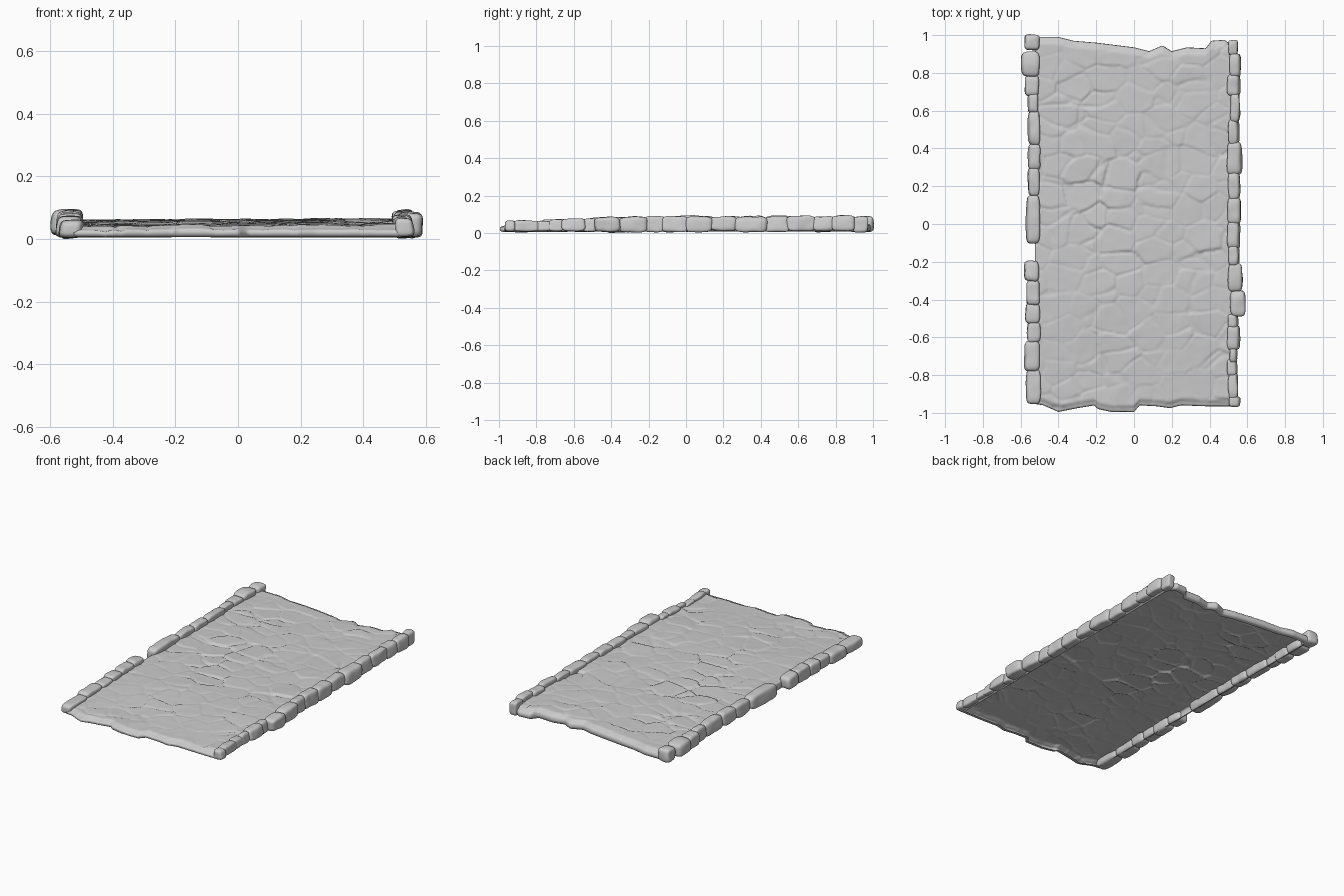
import bpy, bmesh, math, random
from mathutils import Vector, noise

if "Cube" in bpy.data.objects:
    bpy.data.objects.remove(bpy.data.objects["Cube"])

random.seed(4)

# outlines of the two broken ends of the path (x, y)
FRONT = [(-.54, -.94), (-.48, -.95), (-.40, -.985), (-.30, -.965), (-.21, -.95), (-.19, -.97),
         (-.12, -.985), (0, -.985), (.03, -.95), (.12, -.955), (.19, -.965), (.25, -.95),
         (.38, -.955), (.54, -.955)]
BACK = [(-.54, .98), (-.40, .98), (-.32, .96), (-.20, .95), (0, .925), (.08, .905),
        (.15, .935), (.20, .905), (.28, .925), (.38, .92), (.41, .96), (.48, .965), (.54, .92)]

# kerb stones: back y, front y, distance of the outer side from the middle
LEFT = [(1.0, .925, .58), (.91, .785, .595), (.785, .68, .58), (.69, .59, .56), (.60, .42, .56),
        (.42, .29, .56), (.30, .15, .56), (.15, -.10, .57), (-.20, -.30, .58), (-.30, -.43, .57),
        (-.42, -.525, .575), (-.52, -.625, .565), (-.62, -.775, .58), (-.77, -.95, .57)]
RIGHT = [(.97, .895, .55), (.90, .78, .565), (.79, .68, .56), (.69, .54, .56), (.55, .42, .555),
         (.43, .26, .57), (.27, .13, .56), (.14, 0, .565), (.01, -.13, .56), (-.12, -.22, .555),
         (-.21, -.355, .575), (-.355, -.485, .59), (-.48, -.55, .55), (-.54, -.665, .56),
         (-.66, -.73, .545), (-.72, -.80, .545), (-.79, -.925, .55), (-.915, -.965, .56)]


def lerp_line(pts, x):
    for (x0, y0), (x1, y1) in zip(pts, pts[1:]):
        if x <= x1:
            t = max(0, (x - x0) / (x1 - x0))
            return y0 + (y1 - y0) * t
    return pts[-1][1]


def smooth(a, b, x):
    t = min(1, max(0, (x - a) / (b - a)))
    return t * t * (3 - 2 * t)


def finish(bm, name):
    me = bpy.data.meshes.new(name)
    bm.to_mesh(me)
    bm.free()
    for p in me.polygons:
        p.use_smooth = True
    ob = bpy.data.objects.new(name, me)
    bpy.context.collection.objects.link(ob)
    return ob


def paving_height(x, y):
    # gentle slope plus tilted flagstones separated by partial cracks
    z = .043 + .018 * smooth(-1, -.3, y) + .004 * x
    z += .003 * noise.noise((x * 3, y * 3, 2))
    p = Vector((x * 6.5, y * 8.5, 0)) + noise.noise_vector((x * 7, y * 7, 5)) * .22
    p.z = .5
    d, pts = noise.voronoi(p)
    c = pts[0]
    r = [math.sin(c.dot(Vector(k))) for k in ((91, 57, 33), (43, 77, 61), (67, 29, 83))]
    strength = .35 + .65 * smooth(-.1, .35, noise.noise((x * 2.5 + 9, y * 2.5, 1)))
    strength *= .6 + .4 * smooth(.75, .3, abs(y - .2))
    off = p - c
    z += strength * (.004 * r[0] + .006 * (r[1] * off.x + r[2] * off.y))
    z -= strength * .007 * (1 - smooth(0, .13, d[1] - d[0]))
    return z + .0012 * noise.noise((x * 18, y * 18, 7))


# paving sheet, open underneath, with a rounded rim curling under
def build_paving():
    bm = bmesh.new()
    nx, ny = 130, 230
    rows = []
    for j in range(ny + 1):
        row = []
        v = j / ny
        drop = .012 * (1 - smooth(0, .03, min(v, 1 - v) * 1.9))
        for i in range(nx + 1):
            x = -.52 + 1.04 * i / nx
            y = lerp_line(FRONT, x) * (1 - v) + lerp_line(BACK, x) * v
            row.append(bm.verts.new((x, y, paving_height(x, y) - drop)))
        rows.append(row)
    for a, b in zip(rows, rows[1:]):
        for i in range(nx):
            bm.faces.new((a[i], a[i + 1], b[i + 1], b[i]))
    # rim rings around the border
    loop = rows[0][:-1] + [r[-1] for r in rows[:-1]] + rows[-1][:0:-1] + [r[0] for r in rows[:0:-1]]
    ends = set(rows[0]) | set(rows[-1])
    prev = loop
    n = len(loop)
    for out, f in ((.007, .8), (.010, .5), (.006, .2), (-.004, .08), (-.02, .05)):
        ring = []
        for v in loop:
            sx = math.copysign(.5, v.co.x) if abs(v.co.x) > .519 else 0
            sy = math.copysign(1, v.co.y) if v in ends else 0
            ring.append(bm.verts.new((v.co.x + sx * out, v.co.y + sy * out, v.co.z * f + .004)))
        for i in range(n):
            k = (i + 1) % n
            bm.faces.new((prev[i], ring[i], ring[k], prev[k]))
        prev = ring
    return finish(bm, "paving")


# row of rounded kerb stones
def build_kerb(stones, side, name):
    bm = bmesh.new()
    for y0, y1, xo in stones:
        part = bmesh.new()
        bmesh.ops.create_cube(part, size=2)
        bmesh.ops.subdivide_edges(part, edges=part.edges[:], cuts=9, use_grid_fill=True)
        xi = random.uniform(.495, .512)
        yc = (y0 + y1) / 2
        top = .063 + .027 * smooth(-1, -.1, yc) + random.uniform(-.003, .004)
        bot = random.uniform(.002, .012)
        lean = random.uniform(0, .006)
        seed = random.uniform(0, 50)
        half = Vector(((xo - xi) / 2, (y0 - y1) / 2 + .003, (top - bot) / 2))
        mid = Vector((side * (xo + xi) / 2, yc, (top + bot) / 2))
        vmap = {}
        for v in part.verts:
            c = v.co
            q = c / sum(abs(a) ** 4.5 for a in c) ** (1 / 4.5)
            p = Vector((q.x * half.x, q.y * half.y, q.z * half.z)) + mid
            p.x -= side * lean * q.z
            p += noise.noise_vector(p * 16 + Vector((seed, 0, 0))) * .005
            p.z = max(p.z, 0)
            vmap[v] = bm.verts.new(p)
        for f in part.faces:
            bm.faces.new([vmap[v] for v in f.verts])
        part.free()
    return finish(bm, name)


build_paving()
build_kerb(LEFT, -1, "kerb_left")
build_kerb(RIGHT, 1, "kerb_right")
